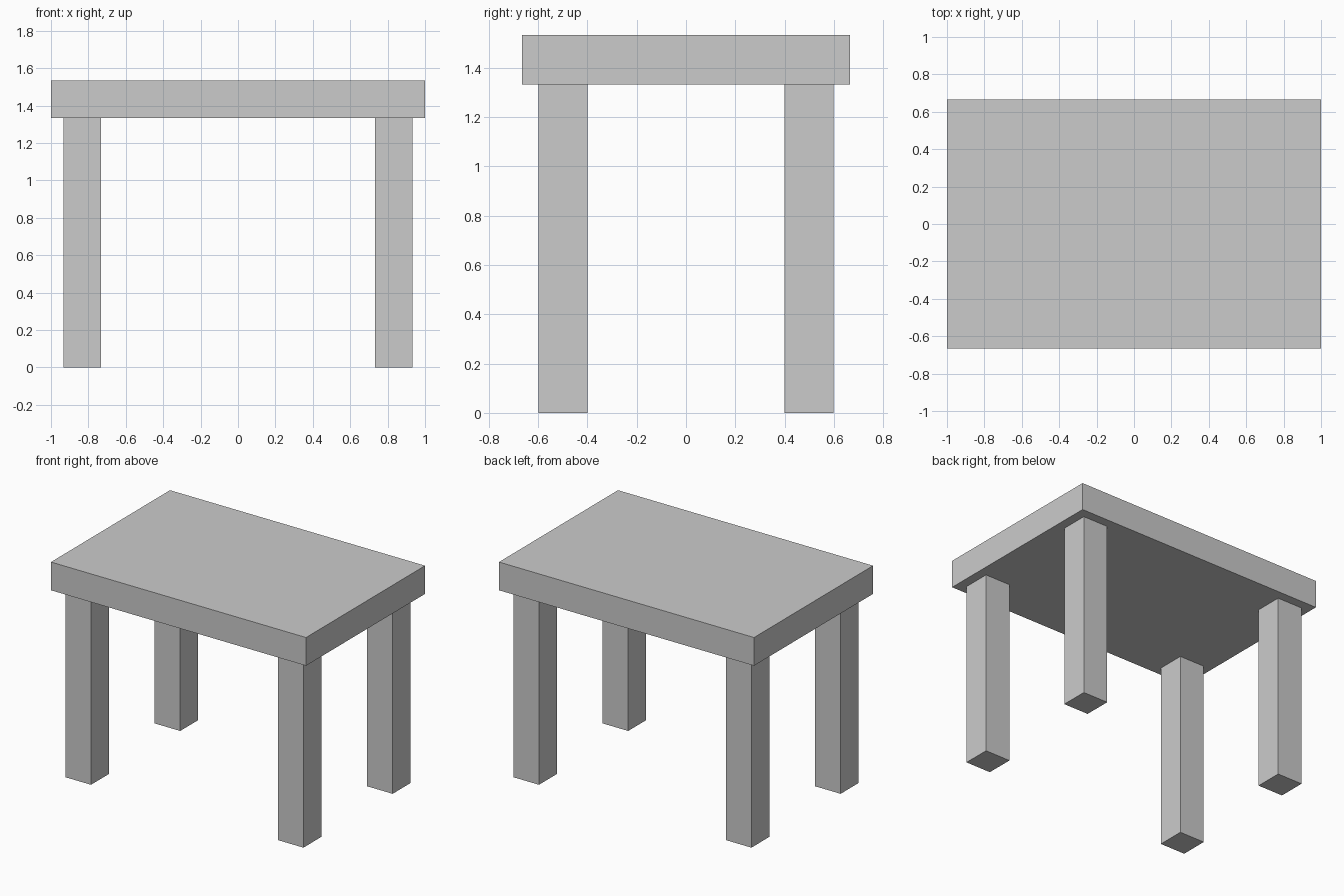
import bpy

if "Cube" in bpy.data.objects:
    bpy.data.objects.remove(bpy.data.objects["Cube"])

TOP_X, TOP_Y = 2.0, 1.333      # tabletop footprint
LEG_H, THICK = 1.333, 0.2      # leg height, slab and leg thickness
INSET = 0.067                  # gap from tabletop edge to leg


def box(name, size, centre):
    bpy.ops.mesh.primitive_cube_add(size=1, location=centre)
    obj = bpy.context.object
    obj.name = name
    obj.scale = size
    bpy.ops.object.transform_apply(location=False, rotation=False, scale=True)
    return obj


# Tabletop slab
box("tabletop", (TOP_X, TOP_Y, THICK), (0, 0, LEG_H + THICK / 2))

# Four square legs, set in from the corners
leg_x = TOP_X / 2 - INSET - THICK / 2
leg_y = TOP_Y / 2 - INSET - THICK / 2
for y_name, sy in (("front", -1), ("back", 1)):
    for x_name, sx in (("left", -1), ("right", 1)):
        box(f"{y_name}_{x_name}_leg", (THICK, THICK, LEG_H),
            (sx * leg_x, sy * leg_y, LEG_H / 2))
